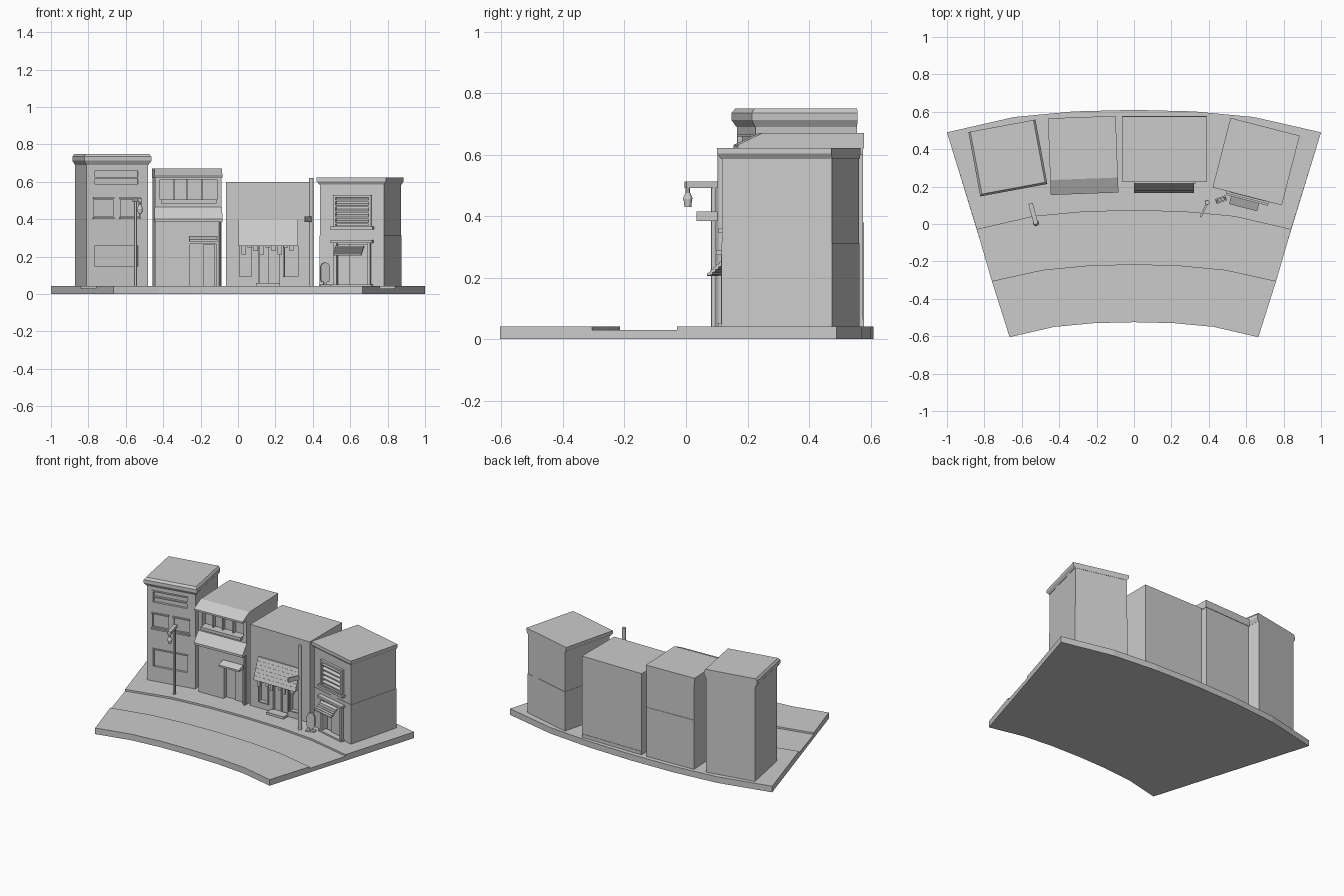
import bpy, bmesh, math
from mathutils import Matrix, Vector

if "Cube" in bpy.data.objects:
    bpy.data.objects.remove(bpy.data.objects["Cube"])

def frame(x, y, deg):
    return Matrix.Translation((x, y, 0)) @ Matrix.Rotation(math.radians(deg), 4, 'Z')

def loft(name, M, rings):
    """Closed skin through a list of equal-length point rings, capped at both ends."""
    bm = bmesh.new()
    vs = [[bm.verts.new(p) for p in r] for r in rings]
    n = len(vs[0])
    for a, b in zip(vs, vs[1:]):
        for i in range(n):
            j = (i + 1) % n
            bm.faces.new((a[i], a[j], b[j], b[i]))
    bm.faces.new(vs[0])
    bm.faces.new(vs[-1])
    bmesh.ops.recalc_face_normals(bm, faces=bm.faces)
    me = bpy.data.meshes.new(name)
    bm.to_mesh(me)
    bm.free()
    ob = bpy.data.objects.new(name, me)
    ob.matrix_world = M
    bpy.context.collection.objects.link(ob)
    return ob

def prism(name, M, u0, u1, prof):
    return loft(name, M, [[(u, v, z) for v, z in prof] for u in (u0, u1)])

def box(name, M, u0, u1, v0, v1, z0, z1):
    return prism(name, M, u0, u1, [(v0, z0), (v1, z0), (v1, z1), (v0, z1)])

def cornice(name, M, w, d, steps):
    """Stepped crown on front and sides, flush at the back."""
    return loft(name, M, [[(-o, -o, z), (w + o, -o, z), (w + o, d, z), (-o, d, z)] for z, o in steps])

def rod(name, p, q, r0, r1=None, n=12):
    p, q = Vector(p), Vector(q)
    r1 = r0 if r1 is None else r1
    R = (q - p).to_track_quat('Z', 'Y').to_matrix().to_4x4()
    ring = lambda r, z: [(r * math.cos(i * math.tau / n), r * math.sin(i * math.tau / n), z) for i in range(n)]
    ob = loft(name, Matrix.Translation(p) @ R, [ring(r0, 0), ring(r1, (q - p).length)])
    bpy.ops.object.select_all(action='DESELECT')
    ob.select_set(True)
    bpy.context.view_layer.objects.active = ob
    bpy.ops.object.shade_smooth_by_angle()
    return ob

def cut(ob, M, holes, depth=0.02):
    """Recess the facade with (u0, u1, z0, z1) openings."""
    for u0, u1, z0, z1 in holes:
        c = box("cutter", M, u0, u1, -0.2, holes_front + depth, z0, z1)
        c.hide_render = True
        m = ob.modifiers.new("recess", 'BOOLEAN')
        m.operation, m.solver, m.object = 'DIFFERENCE', 'EXACT', c
        dg = bpy.context.evaluated_depsgraph_get()
        me = bpy.data.meshes.new_from_object(ob.evaluated_get(dg))
        ob.modifiers.clear()
        ob.data = me
        bpy.data.objects.remove(c)

def surround(name, M, u0, u1, z0, z1, t, v):
    for n, a in (("left", (u0, u0 + t, v, 0.01, z0, z1)), ("right", (u1 - t, u1, v, 0.01, z0, z1)),
                 ("top", (u0, u1, v, 0.01, z1 - t, z1)), ("bottom", (u0, u1, v, 0.01, z0, z0 + t))):
        box(f"{name}_{n}", M, *a)

W = Matrix.Identity(4)
G = 0.04

# Curved base: pavement, sunken road, front pavement
back = (1.0, (.49, .572, .602, .61))
kerb = (.84, (-.03, .04, .065, .072))
road = (.76, (-.305, -.245, -.222, -.215))
front = (.665, (-.605, -.55, -.53, -.525))
rows = [(back, 0), (back, .042), (kerb, .042), (kerb, .03), (road, .03), (road, .042), (front, .042), (front, 0)]
cols = [(-1, 0), (-.64, 1), (-.32, 2), (0, 3), (.32, 2), (.64, 1), (1, 0)]
loft("street_base", W, [[(t * x, ys[k], z) for (x, ys), z in rows] for t, k in cols])

# Tall left building
A = frame(-.81, .165, 10.5)
body = box("tall_house_body", A, 0, .335, 0, .335, G, .70)
holes_front = 0
cut(body, A, [(.04, .285, .585, .665), (.04, .145, .415, .505), (.185, .29, .415, .505), (.04, .285, .145, .265)], .012)
cornice("tall_house_cornice", A, .335, .335, [(.69, .001), (.713, .015), (.735, .015), (.75, .004)])
surround("upper_window", A, .038, .287, .58, .667, .008, -.006)
box("upper_window_bar", A, .04, .285, -.003, .012, .618, .626)
surround("ground_window", A, .038, .287, .138, .268, .008, -.006)
for u in (.035, .18):
    box("mid_lintel", A, u, u + .115, -.01, .01, .507, .515)
    box("mid_sill", A, u, u + .115, -.014, .01, .402, .412)

# Second building with two sloped awning roofs
B = frame(-.445, .155, 2.1)
lower = box("canopy_house_lower", B, .004, .358, .05, .41, G, .38)
upper = box("canopy_house_upper", B, .004, .358, .05, .407, .38, .63)
holes_front = .05
cut(lower, B, [(.19, .33, .03, .27)], .03)
cut(upper, B, [(.03, .335, .505, .612)], .035)
prism("canopy_house_top_roof", B, 0, .362, [(0, .62), (.41, .62), (.41, .67), (.08, .67), (0, .632)])
prism("canopy_house_mid_awning", B, 0, .362, [(0, .385), (.06, .385), (.06, .465), (.05, .465), (0, .40)])
box("balcony_rail", B, .035, .33, .025, .055, .485, .505)
for u in (.10, .17, .25):
    box("balcony_post", B, u, u + .007, .06, .09, .50, .615)
prism("door_canopy", B, .185, .335, [(0, .28), (.055, .28), (.055, .308), (.045, .308), (0, .292)])
box("door_leaf", B, .26, .325, .07, .085, G, .265)
rod("drain_pipe", B @ Vector((.35, .04, G)), B @ Vector((.35, .04, .39)), .006)

# Third building with slatted shop awning
C = frame(-.065, .225, 0)
body = box("shop_body", C, 0, .455, 0, .35, G, .60)
holes_front = 0
cut(body, C, [(.07, .14, .09, .27), (.175, .285, G - .01, .27), (.31, .39, .09, .27)], .025)
box("shop_back_plinth", C, .002, .453, .34, .353, G, .065)
for i in range(6):
    v, z = -.008 - .0085 * i, .385 - .023 * i
    prism("shop_awning_slat", C, .065, .385, [(v - .008, z - .012), (.005, z - .012), (.005, z + .013), (v, z + .013)])
for i in range(9):
    u = .085 + i * .032
    box("hanging_strip", C, u, u + .022, -.045, -.038, .212 + .018 * ((i * 5) % 3), .265)
box("shop_door", C, .18, .228, .012, .03, G, .265)
box("shop_step", C, .16, .29, -.05, .01, G, .058)
rod("hanging_banner_pole", (.245, .195, .09), (.245, .195, .26), .005)
surround("shop_window_left", C, .065, .145, .085, .272, .008, -.008)
surround("shop_window_right", C, .305, .395, .085, .272, .008, -.008)

# Right corner building
D = frame(.435, .204, -14.4)
lower = box("corner_house_lower", D, 0, .358, 0, .372, G, .312)
upper = box("corner_house_upper", D, .002, .356, .002, .37, .312, .60)
cut(lower, D, [(.095, .27, .03, .265)], .03)
cut(upper, D, [(.09, .28, .365, .52)], .02)
cornice("corner_house_cornice", D, .358, .372, [(.585, 0), (.603, .012), (.622, .012)])
surround("shutter_frame", D, .078, .288, .352, .53, .014, -.014)
box("shutter_sill", D, .065, .30, -.024, .01, .345, .36)
for i in range(5):
    z = .375 + i * .03
    prism("shutter_slat", D, .088, .278, [(-.012, z), (.022, z + .012), (.022, z + .02), (-.012, z + .008)])
for u in (.082, .268):
    box("doorway_jamb", D, u, u + .018, -.02, .01, G, .28)
box("doorway_lintel", D, .07, .298, -.033, .01, .273, .288)
box("doorway_step", D, .075, .295, -.028, .02, G, .052)
box("doorway_leaf", D, .16, .268, .01, .035, G, .268)
for i in range(5):
    v, z = -.022 - .01 * i, .25 - .009 * i
    prism("doorway_awning_slat", D, .095, .25, [(v - .014, z - .008), (v + .004, z - .004), (v + .004, z + .008), (v - .014, z)])

# Rounded pavement sign board in front of the corner building
S = frame(.465, .13, 20)
board = [(-.02, .065), (.02, .065), (.026, .08), (.026, .145), (.017, .163), (0, .17), (-.017, .163), (-.026, .145), (-.026, .08)]
loft("pavement_sign", S, [[(x, y, z) for x, z in board] for y in (-.008, .008)])
box("pavement_sign_foot", S, -.03, .03, -.014, .014, G, .052)
box("pavement_sign_stem", S, -.008, .008, -.006, .006, .05, .07)

# Left street lamp with arm and hanging lantern
rod("lamp_pole", (-.548, .09, G), (-.548, .09, .512), .009)
L = frame(-.552, .105, 15)
box("lamp_arm", L, -.012, .012, -.11, .005, .492, .512)
rod("lantern_hanger", (-.524, .006, .46), (-.524, .006, .495), .007)
rod("lantern_cap", (-.524, .006, .455), (-.524, .006, .475), .017, .008)
rod("lantern_glass", (-.524, .006, .43), (-.524, .006, .456), .011, .014)

# Right utility pole with a projecting sign
rod("utility_pole", (.392, .115, G), (.392, .115, .62), .013, .012)
P = frame(.388, .105, -25)
box("pole_sign", P, -.005, .005, -.075, 0, .385, .415)
